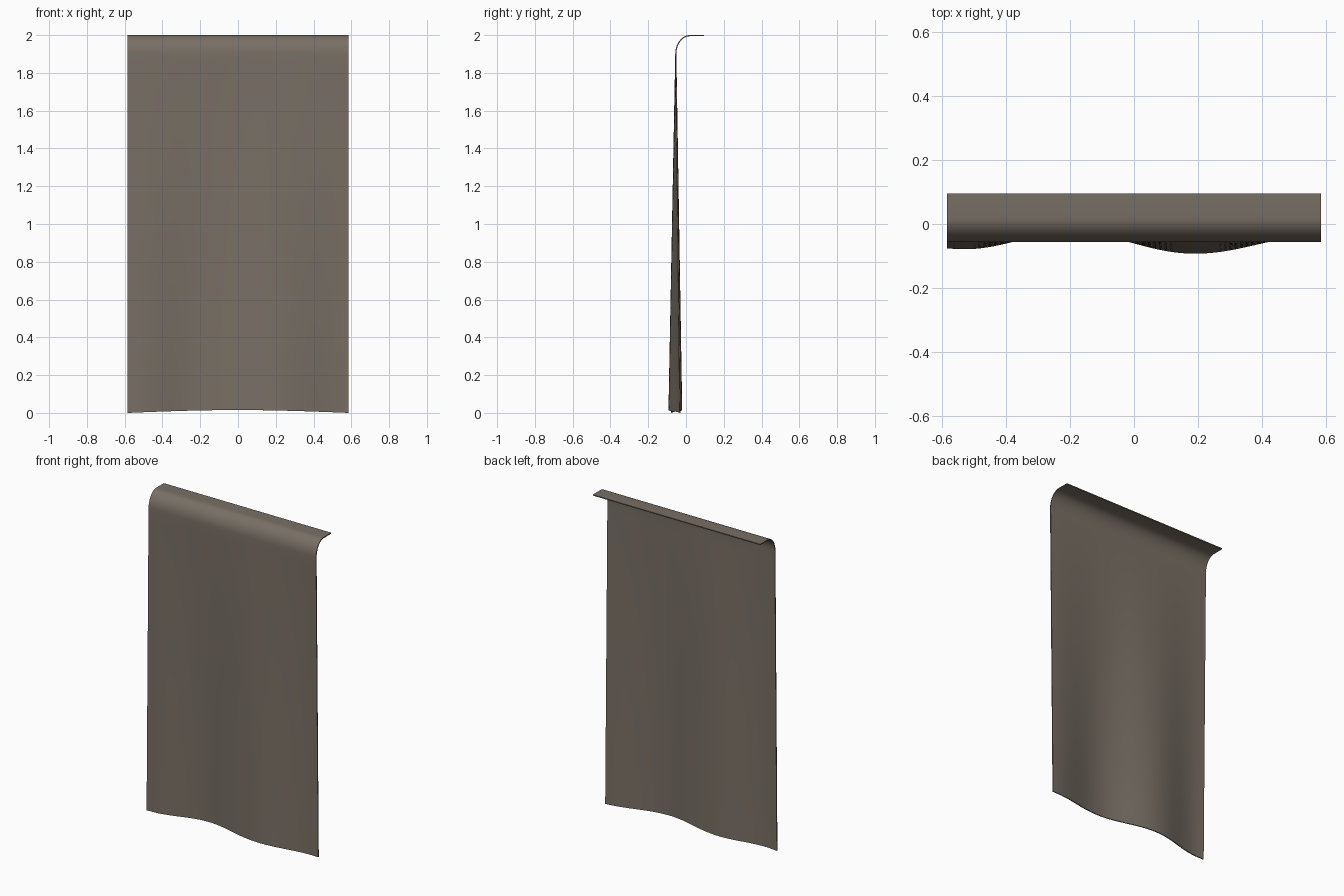
import bpy, bmesh, math

if "Cube" in bpy.data.objects:
    bpy.data.objects.remove(bpy.data.objects["Cube"])

HALF_W = 0.585
NX = 64
# fold depth along the hem: (x, y shift)
FOLDS = [(-0.585, -0.020), (-0.53, -0.022), (-0.2, 0.031), (0.19, -0.036), (0.585, 0.022)]


def fold(x):
    for (x0, a), (x1, b) in zip(FOLDS, FOLDS[1:]):
        if x <= x1 + 1e-6:
            t = (x - x0) / (x1 - x0)
            return a + (b - a) * (1 - math.cos(math.pi * t)) / 2
    return FOLDS[-1][1]


# side profile: flat flap on top, rounded bend, long drop
profile = [(0.095, 2.0), (0.06, 2.0)]
for k in range(13):
    a = math.pi / 2 * k / 12
    profile.append((0.02 - 0.077 * math.sin(a), 1.9 + 0.1 * math.cos(a)))
profile += [(-0.057, 1.9 * (1 - k / 30)) for k in range(1, 31)]

# sheet: folds grow towards the hem, which lifts slightly in the middle
bm = bmesh.new()
cols = []
for i in range(NX + 1):
    x = -HALF_W + 2 * HALF_W * i / NX
    lift = 0.015 * math.cos(math.pi * x / (2 * HALF_W))
    col = []
    for y, z in profile:
        w = max(0.0, 1 - z / 1.9)
        col.append(bm.verts.new((x, y + w * fold(x), z + w * lift)))
    cols.append(col)
for c0, c1 in zip(cols, cols[1:]):
    for j in range(len(profile) - 1):
        bm.faces.new((c0[j], c0[j + 1], c1[j + 1], c1[j]))
mesh = bpy.data.meshes.new("hanging_cloth")
bm.to_mesh(mesh)
bm.free()
cloth = bpy.data.objects.new("hanging_cloth", mesh)
bpy.context.collection.objects.link(cloth)

# cloth thickness, added behind the visible face
solid = cloth.modifiers.new("thickness", 'SOLIDIFY')
solid.thickness = 0.006
solid.offset = -1

# brown-grey fabric
mat = bpy.data.materials.new("fabric")
mat.diffuse_color = (0.19, 0.16, 0.13, 1)
mat.use_nodes = True
mat.node_tree.nodes["Principled BSDF"].inputs["Base Color"].default_value = mat.diffuse_color
mesh.materials.append(mat)

bpy.context.view_layer.objects.active = cloth
cloth.select_set(True)
bpy.ops.object.modifier_apply(modifier="thickness")
bpy.ops.object.shade_smooth_by_angle(angle=math.radians(40))
